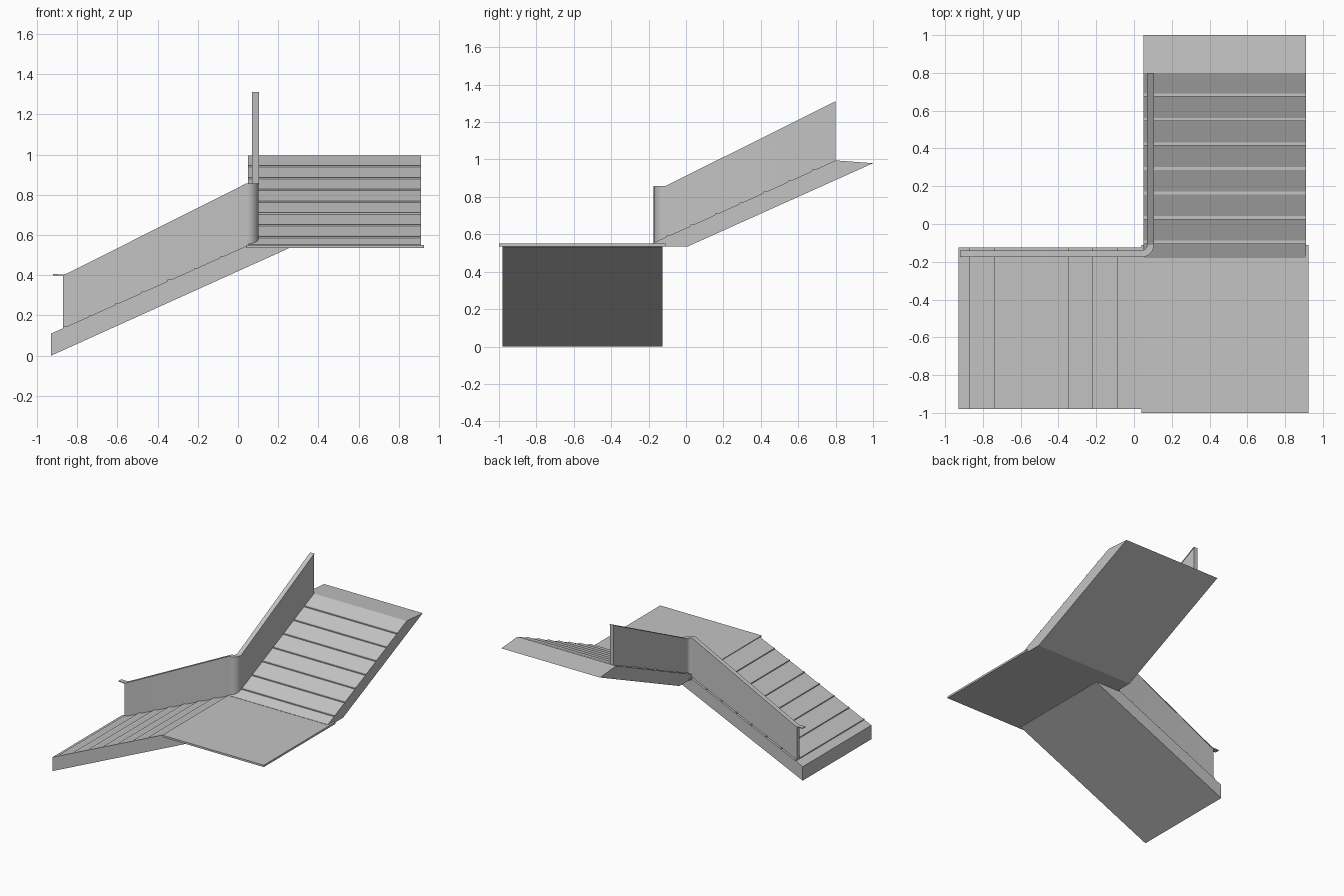
import bpy, bmesh, math
from mathutils import Vector

old = bpy.data.objects.get("Cube")
if old:
    bpy.data.objects.remove(old, do_unlink=True)

grey = bpy.data.materials.new("concrete_grey")
grey.use_nodes = True
COLOR = (0.55, 0.55, 0.55, 1)
grey.diffuse_color = COLOR
grey.node_tree.nodes["Principled BSDF"].inputs["Base Color"].default_value = COLOR


def finish(bm, name):
    bmesh.ops.recalc_face_normals(bm, faces=bm.faces)
    mesh = bpy.data.meshes.new(name)
    bm.to_mesh(mesh)
    bm.free()
    mesh.materials.append(grey)
    ob = bpy.data.objects.new(name, mesh)
    bpy.context.collection.objects.link(ob)
    bpy.context.view_layer.objects.active = ob
    ob.select_set(True)
    bpy.ops.object.shade_smooth_by_angle(angle=math.radians(20))
    ob.select_set(False)


def extrude_profile(name, points, start, end, axis):
    """Side outline (run, height) swept along the width of a flight."""
    bm = bmesh.new()
    place = (lambda r, h: (r, start, h)) if axis == "y" else (lambda r, h: (start, r, h))
    face = bm.faces.new([bm.verts.new(place(r, h)) for r, h in points])
    ext = bmesh.ops.extrude_face_region(bm, geom=[face])
    move = Vector((0, end - start, 0)) if axis == "y" else Vector((end - start, 0, 0))
    bmesh.ops.translate(bm, vec=move, verts=[g for g in ext["geom"] if isinstance(g, bmesh.types.BMVert)])
    finish(bm, name)


def step_line(r0, h0, r1, h1, first, count, pitch=0.13):
    """Sloping treads broken by a low riser and a narrow flat nosing."""
    slope = (h1 - h0) / (r1 - r0)
    flat = 0.017
    pts = [(r0, h0)]
    for i in range(count):
        r = first + i * pitch
        h = h0 + (r - r0) * slope
        pts += [(r, h), (r, h + flat * slope), (r + flat, h + flat * slope)]
    return pts + [(r1, h1)]


def sweep_wall(name, stations, half):
    """Wall following (x, y, bottom, top) stations."""
    bm = bmesh.new()
    rings = []
    for i, (x, y, low, high) in enumerate(stations):
        a = stations[max(i - 1, 0)]
        b = stations[min(i + 1, len(stations) - 1)]
        d = Vector((b[0] - a[0], b[1] - a[1])).normalized()
        nx, ny = -d.y * half, d.x * half
        rings.append([bm.verts.new(p) for p in (
            (x + nx, y + ny, low), (x - nx, y - ny, low),
            (x - nx, y - ny, high), (x + nx, y + ny, high))])
    for a, b in zip(rings, rings[1:]):
        for k in range(4):
            m = (k + 1) % 4
            bm.faces.new((a[k], a[m], b[m], b[k]))
    bm.faces.new(rings[0])
    bm.faces.new(rings[-1])
    finish(bm, name)


# Lower flight, rising towards +x
extrude_profile("lower_flight",
                step_line(-0.93, 0.11, 0.04, 0.545, -0.87, 7)
                + [(0.25, 0.54), (0.25, 0.533), (-0.93, 0.0)],
                -0.98, -0.125, "y")

# Upper flight, rising towards +y with a wedge-shaped head
extrude_profile("upper_flight",
                step_line(-0.18, 0.552, 0.80, 0.995, -0.105, 7)
                + [(1.0, 0.98), (0.01, 0.535), (-0.18, 0.535)],
                0.05, 0.91, "x")

# Landing slab
extrude_profile("landing", [(-1.0, 0.535), (-0.11, 0.535), (-0.11, 0.55), (-1.0, 0.55)],
                0.04, 0.925, "x")

# Balustrade wall: along the lower flight, round the corner, up the upper flight
R = 0.045
WX, WY = 0.087, -0.157
bend = [(WX - R + R * math.sin(t), WY + R - R * math.cos(t))
        for t in (math.pi / 2 * i / 8 for i in range(9))]
path = [(-0.87, WY, 0.12, 0.40), (-0.85, WY, 0.13, 0.405)]
path += [(x, y, 0.53 if i < 2 else 0.545, 0.853) for i, (x, y) in enumerate(bend)]
path += [(WX, 0.80, 0.975, 1.307)]
sweep_wall("balustrade", path, 0.015)

# Thin handrail cap, running past the lower end of the wall
cap = [(-0.92, WY, 0.40, 0.406)] + [(x, y, h - 0.002, h + 0.004) for x, y, _, h in path]
sweep_wall("handrail_cap", cap, 0.018)
